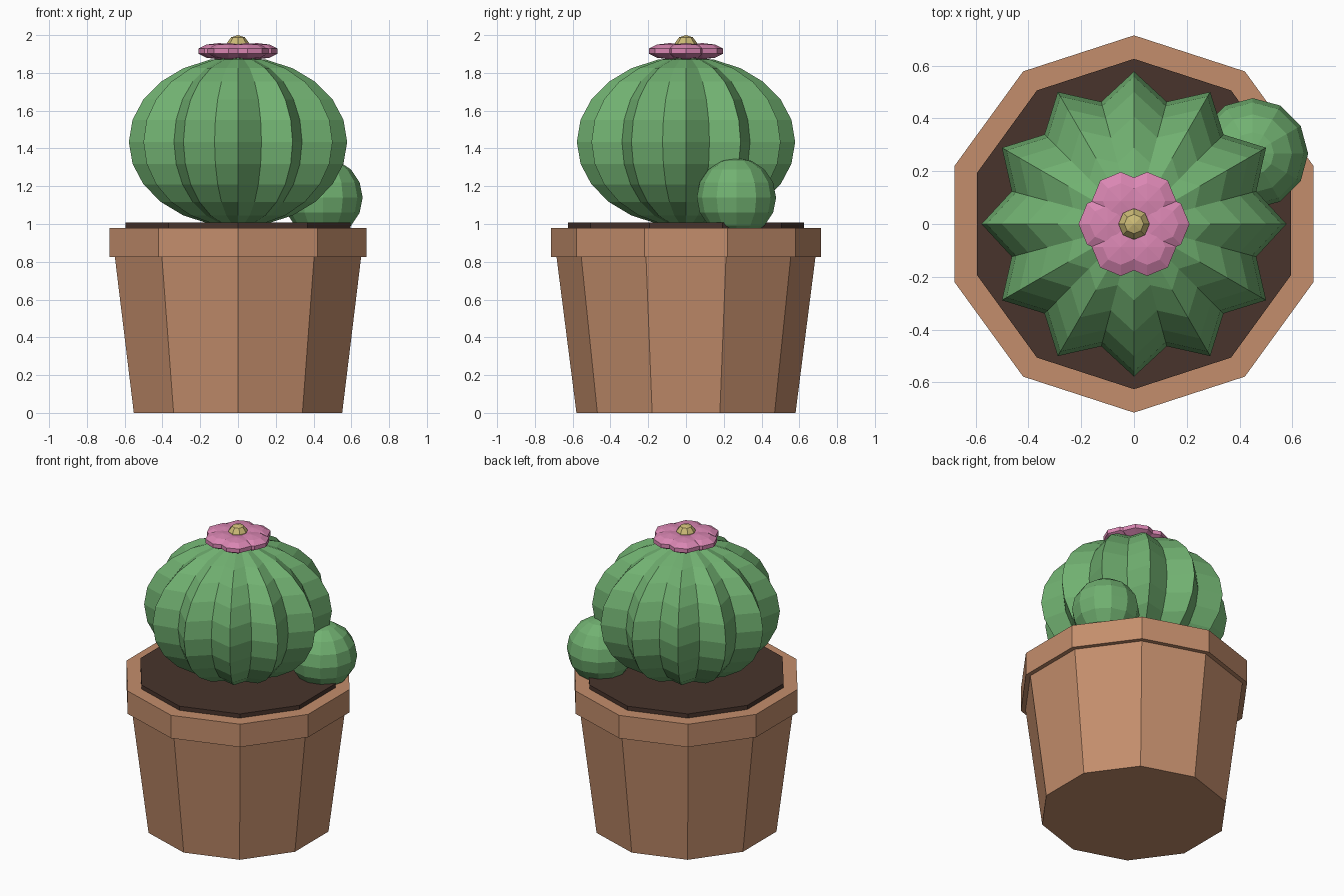
import bpy, bmesh, math
from mathutils import Matrix

if "Cube" in bpy.data.objects:
    bpy.data.objects.remove(bpy.data.objects["Cube"])


def material(name, rgb):
    m = bpy.data.materials.new(name)
    m.diffuse_color = (*rgb, 1)
    m.use_nodes = True
    m.node_tree.nodes["Principled BSDF"].inputs["Base Color"].default_value = m.diffuse_color
    return m


TERRACOTTA = material("terracotta", (0.55, 0.27, 0.15))
SOIL = material("dark soil", (0.065, 0.034, 0.025))
GREEN = material("cactus green", (0.165, 0.44, 0.165))
PINK = material("petal pink", (0.70, 0.24, 0.45))
YELLOW = material("flower yellow", (0.60, 0.49, 0.18))


def finish(name, bm, mat):
    bmesh.ops.recalc_face_normals(bm, faces=bm.faces)
    me = bpy.data.meshes.new(name)
    bm.to_mesh(me)
    bm.free()
    me.materials.append(mat)
    ob = bpy.data.objects.new(name, me)
    bpy.context.collection.objects.link(ob)
    return ob


def tub(name, r_bottom, r_top, z0, z1, mat, sides=10):
    """Closed ten-sided frustum with a corner on the y axis."""
    bm = bmesh.new()
    rings = []
    for r, z in ((r_bottom, z0), (r_top, z1)):
        rings.append([bm.verts.new((r * math.sin(2 * math.pi * i / sides),
                                    r * math.cos(2 * math.pi * i / sides), z))
                      for i in range(sides)])
    a, b = rings
    for i in range(sides):
        j = (i + 1) % sides
        bm.faces.new((a[i], a[j], b[j], b[i]))
    bm.faces.new(a)
    bm.faces.new(b)
    return finish(name, bm, mat)


def ball(name, loc, radius, height, segs, rings, mat, rib=1.0):
    """Faceted ellipsoid; rib < 1 pulls in every second meridian."""
    bm = bmesh.new()
    bmesh.ops.create_uvsphere(bm, u_segments=segs, v_segments=rings, radius=1)
    for v in bm.verts:
        k = round(math.atan2(v.co.y, v.co.x) / (2 * math.pi / segs))
        s = radius * (rib if k % 2 else 1.0)
        v.co = (v.co.x * s, v.co.y * s, v.co.z * height)
    bm.transform(Matrix.Translation(loc))
    return finish(name, bm, mat)


# pot
tub("pot_body", 0.58, 0.686, 0, 0.83, TERRACOTTA)
tub("pot_rim", 0.715, 0.715, 0.825, 0.98, TERRACOTTA)
tub("soil", 0.626, 0.626, 0.95, 1.008, SOIL)

# ribbed cactus and its side shoot
ball("cactus", (0, 0, 1.435), 0.578, 0.45, 24, 12, GREEN, rib=0.83)
ball("side_shoot", (0.45, 0.267, 1.14), 0.21, 0.21, 12, 8, GREEN)

# flower
for i in range(6):
    a = i * math.pi / 3
    ball(f"petal_{i + 1}", (0.1 * math.cos(a), 0.1 * math.sin(a), 1.915),
         0.116, 0.043, 8, 5, PINK)
ball("flower_centre", (0, 0, 1.94), 0.062, 0.06, 8, 5, YELLOW)
